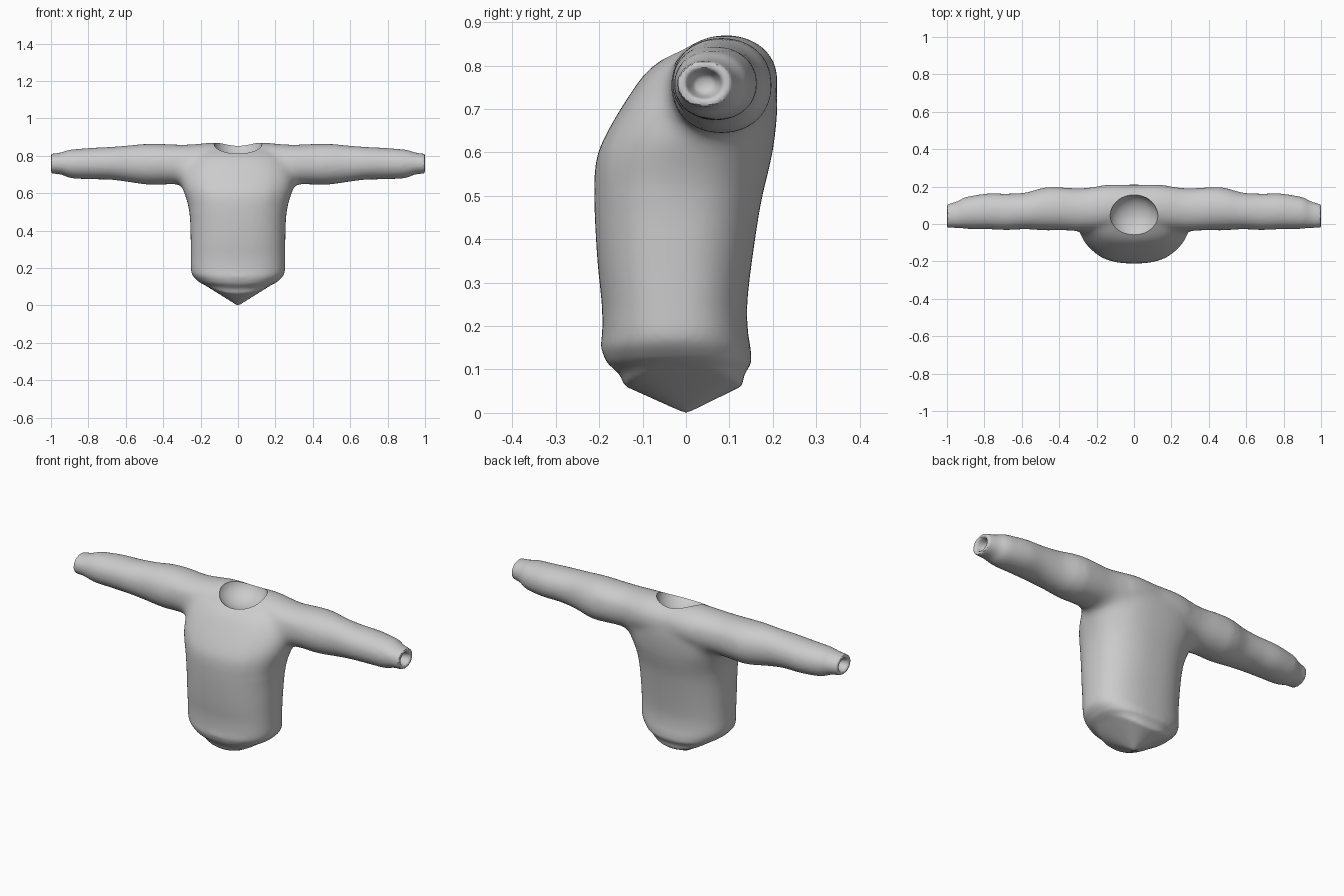
import bpy, bmesh, math
from mathutils import Vector

if "Cube" in bpy.data.objects:
    bpy.data.objects.remove(bpy.data.objects["Cube"])

SEG = 64
EXPO = 2.4


def catmull(rows, steps=5):
    """Smoothly resample a table of ring parameters."""
    out = []
    for i in range(len(rows) - 1):
        p0, p1 = rows[max(i - 1, 0)], rows[i]
        p2, p3 = rows[i + 1], rows[min(i + 2, len(rows) - 1)]
        for s in range(steps):
            t = s / steps
            out.append([b + 0.5 * t * (c - a + t * (2*a - 5*b + 4*c - d + t * (3*(b - c) + d - a)))
                        for a, b, c, d in zip(p0, p1, p2, p3)])
    out.append(list(rows[-1]))
    return out


def loft(bm, rings):
    """Skin a closed tube through lists of points and cap both ends."""
    loops = [[bm.verts.new(p) for p in ring] for ring in rings]
    for a, b in zip(loops, loops[1:]):
        for i in range(SEG):
            j = (i + 1) % SEG
            bm.faces.new((a[i], a[j], b[j], b[i]))
    bm.faces.new(loops[0][::-1])
    bm.faces.new(loops[-1])


def oval(expo):
    pts = []
    for i in range(SEG):
        a = 2 * math.pi * i / SEG
        c, s = math.cos(a), math.sin(a)
        pts.append((math.copysign(abs(c) ** (2 / expo), c),
                    math.copysign(abs(s) ** (2 / expo), s)))
    return pts


# Torso rings: z, half width, front y, back y, lift of the sides
hem = [
    (0.000, 0.004, -0.004, 0.004, 0),
    (0.062, 0.175, -0.142, 0.130, 0.045),
    (0.088, 0.186, -0.152, 0.134, 0.024),
]
trunk = [
    (0.115, 0.212, -0.182, 0.151, 0.012),
    (0.150, 0.240, -0.196, 0.149, 0.006),
    (0.185, 0.251, -0.193, 0.143, 0),
    (0.250, 0.252, -0.194, 0.141, 0),
    (0.350, 0.253, -0.204, 0.152, 0),
    (0.480, 0.258, -0.211, 0.172, 0),
    (0.570, 0.277, -0.209, 0.193, 0),
    (0.630, 0.300, -0.190, 0.204, 0),
    (0.720, 0.300, -0.138, 0.211, 0),
    (0.790, 0.260, -0.086, 0.202, 0),
    (0.835, 0.220, -0.018, 0.178, 0),
    (0.860, 0.180, 0.035, 0.145, 0),
    (0.870, 0.140, 0.070, 0.115, 0),
]
bm = bmesh.new()
rings = []
for z, w, y0, y1, lift in hem + catmull(trunk):
    rings.append([(w * c, (y0 + y1) / 2 + (y1 - y0) / 2 * s, z + lift * c * c)
                  for c, s in oval(EXPO)])
loft(bm, rings)

# Sleeve rings: x, front y, back y, bottom z, top z
sleeve = [
    (0.00, -0.020, 0.208, 0.66, 0.866),
    (0.13, -0.030, 0.211, 0.66, 0.870),
    (0.28, -0.040, 0.194, 0.65, 0.859),
    (0.40, -0.036, 0.200, 0.643, 0.863),
    (0.48, -0.034, 0.195, 0.645, 0.864),
    (0.58, -0.028, 0.168, 0.659, 0.855),
    (0.68, -0.032, 0.162, 0.672, 0.847),
    (0.78, -0.028, 0.163, 0.674, 0.842),
    (0.87, -0.027, 0.150, 0.678, 0.835),
    (0.91, -0.024, 0.140, 0.685, 0.830),
    (0.945, -0.022, 0.122, 0.699, 0.818),
    (1.00, -0.019, 0.104, 0.706, 0.809),
]


def sleeve_ring(x, y0, y1, z0, z1, k=1.0):
    return [(x, (y0 + y1) / 2 + (y1 - y0) / 2 * k * c, (z0 + z1) / 2 + (z1 - z0) / 2 * k * s)
            for c, s in oval(2.1)]


half = [sleeve_ring(*r) for r in catmull(sleeve)]
for x, k in ((1.0, 0.70), (0.975, 0.58), (0.945, 0.45)):   # hollow cuff
    half.append(sleeve_ring(x, *sleeve[-1][1:], k))
left = [[(-x, y, z) for x, y, z in ring] for ring in half[:0:-1]]
loft(bm, left + half)
bmesh.ops.recalc_face_normals(bm, faces=bm.faces)
mesh = bpy.data.meshes.new("sweater")
bm.to_mesh(mesh)
bm.free()
sweater = bpy.data.objects.new("sweater", mesh)
bpy.context.collection.objects.link(sweater)

# Fuse torso and sleeves into one skin
remesh = sweater.modifiers.new("fuse", 'REMESH')
remesh.mode = 'VOXEL'
remesh.voxel_size = 0.0085


def bake(obj):
    dg = bpy.context.evaluated_depsgraph_get()
    new = bpy.data.meshes.new_from_object(obj.evaluated_get(dg))
    obj.modifiers.clear()
    obj.data = new


bake(sweater)

# Soften the cloth, with wide fillets where the sleeves join
bm = bmesh.new()
bm.from_mesh(sweater.data)


def soften(test, times):
    verts = [v for v in bm.verts if test(v.co)]
    for _ in range(times):
        bmesh.ops.smooth_vert(bm, verts=verts, factor=0.5,
                              use_axis_x=True, use_axis_y=True, use_axis_z=True)


soften(lambda p: 0.18 < abs(p.x) < 0.44 and 0.5 < p.z < 0.80, 60)
soften(lambda p: abs(p.x) < 0.5 and p.z > 0.5, 12)
soften(lambda p: p.z > 0.13 and abs(p.x) < 0.97, 5)
soften(lambda p: p.z > 0.02 and abs(p.x) < 0.99, 2)
bm.to_mesh(sweater.data)
bm.free()

# Scooped neck opening
bpy.ops.mesh.primitive_uv_sphere_add(segments=48, ring_count=24, location=(0, 0.035, 0.878))
scoop = bpy.context.object
scoop.name = "neck_cutter"
scoop.scale = (0.13, 0.125, 0.10)
scoop.hide_render = True
cut = sweater.modifiers.new("neck", 'BOOLEAN')
cut.operation = 'DIFFERENCE'
cut.solver = 'EXACT'
cut.object = scoop
bpy.context.view_layer.update()
bake(sweater)
bpy.data.objects.remove(scoop)

# Plain grey cloth
cloth = bpy.data.materials.new("grey_cloth")
cloth.diffuse_color = (0.6, 0.6, 0.6, 1)
cloth.use_nodes = True
cloth.node_tree.nodes["Principled BSDF"].inputs["Base Color"].default_value = cloth.diffuse_color
sweater.data.materials.clear()
sweater.data.materials.append(cloth)
for p in sweater.data.polygons:
    p.material_index = 0
bpy.ops.object.select_all(action='DESELECT')
sweater.select_set(True)
bpy.context.view_layer.objects.active = sweater
bpy.ops.object.shade_smooth_by_angle(angle=math.radians(40))
